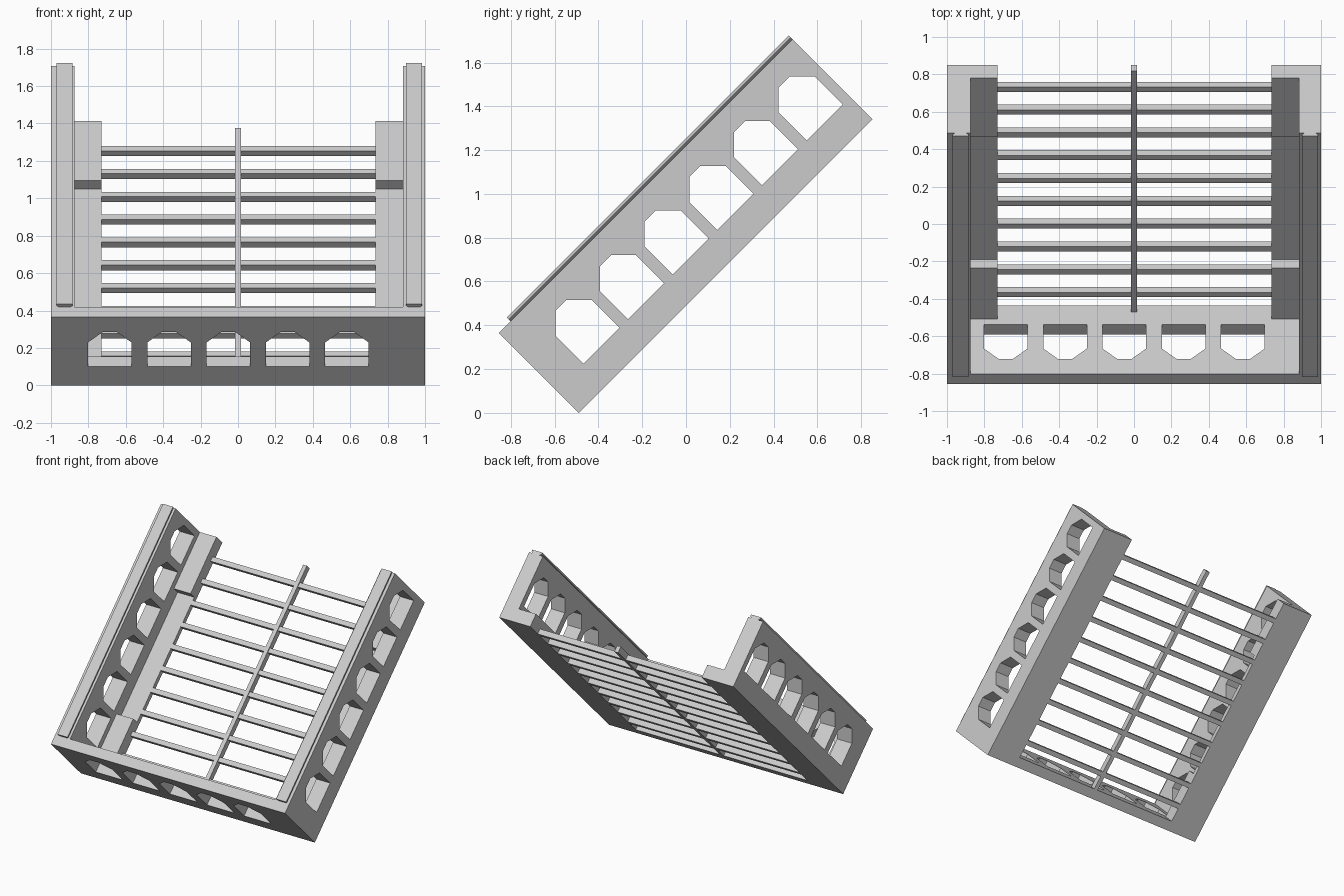
import bpy, bmesh, math
from mathutils import Matrix, Vector

cube = bpy.data.objects.get("Cube")
if cube:
    bpy.data.objects.remove(cube, do_unlink=True)

# One flat grey for the whole rack
grey = bpy.data.materials.new("light_grey")
grey.use_nodes = True
COLOR = (0.6, 0.6, 0.6, 1)
grey.diffuse_color = COLOR
grey.node_tree.nodes["Principled BSDF"].inputs["Base Color"].default_value = COLOR

# The rack is laid out flat (x across, y along, z up), then tilted back 45 degrees
TILT = Matrix.Translation((0, -0.49, 0)) @ Matrix.Rotation(math.radians(45), 4, "X")
LENGTH, HEIGHT, FRONT = 1.897, 0.516, 0.075
LEFT_IN, RIGHT_IN = 0.882, -0.873
LEFT_EDGE, RIGHT_EDGE = 0.735, -0.73
LEDGE, POCKET = 0.1, 0.036


def finish(name, bm):
    bmesh.ops.recalc_face_normals(bm, faces=bm.faces)
    mesh = bpy.data.meshes.new(name)
    bm.to_mesh(mesh)
    bm.free()
    mesh.materials.append(grey)
    obj = bpy.data.objects.new(name, mesh)
    bpy.context.collection.objects.link(obj)
    obj.matrix_world = TILT
    return obj


def add_prism(bm, points, sweep):
    """Extrude a closed outline along the sweep vector."""
    face = bm.faces.new([bm.verts.new(p) for p in points])
    new = bmesh.ops.extrude_face_region(bm, geom=[face])["geom"]
    verts = [v for v in new if isinstance(v, bmesh.types.BMVert)]
    bmesh.ops.translate(bm, verts=verts, vec=Vector(sweep))


def add_box(bm, x, y, z):
    outline = [(x[0], y[0], z[0]), (x[1], y[0], z[0]), (x[1], y[1], z[0]), (x[0], y[1], z[0])]
    add_prism(bm, outline, (0, 0, z[1] - z[0]))


def box(name, x, y, z):
    bm = bmesh.new()
    add_box(bm, x, y, z)
    return finish(name, bm)


def hole_outline(start):
    """Opening with a flat bottom and two cut top corners."""
    w, low, high, cut = 0.233, 0.143, 0.404, 0.08
    return [(start, low), (start + w, low), (start + w, high - cut),
            (start + w - cut, high), (start + cut, high), (start, high - cut)]


def pierce(obj, prisms):
    bm = bmesh.new()
    for points, sweep in prisms:
        add_prism(bm, points, sweep)
    cutter = finish("hole_cutter", bm)
    cutter.hide_render = True
    mod = obj.modifiers.new("holes", "BOOLEAN")
    mod.object, mod.operation, mod.solver = cutter, "DIFFERENCE", "EXACT"
    bpy.context.view_layer.update()
    bpy.context.view_layer.objects.active = obj
    bpy.ops.object.modifier_apply(modifier=mod.name)
    bpy.data.objects.remove(cutter, do_unlink=True)


# Front wall with five openings
front = box("front_wall", (-1, 1), (0, FRONT), (0, HEIGHT))
pierce(front, [([(a, -0.1, b) for a, b in hole_outline(-0.802 + 0.317 * i)], (0, 0.3, 0))
               for i in range(5)])

# Side walls with six openings, a dovetail rail on top and a stepped ledge inside
for side, outer, inner, edge, rail in (("left", 1, LEFT_IN, LEFT_EDGE, 0.942),
                                       ("right", -1, RIGHT_IN, RIGHT_EDGE, -0.927)):
    wall = box(side + "_wall", sorted((inner, outer)), (FRONT, LENGTH), (0, HEIGHT))
    pierce(wall, [([(inner - outer * 0.1, a, b) for a, b in hole_outline(0.173 + 0.2885 * i)],
                   (outer * 0.4, 0, 0)) for i in range(6)])

    bm = bmesh.new()
    section = [(rail - 0.03, FRONT, HEIGHT), (rail + 0.03, FRONT, HEIGHT),
               (rail + 0.043, FRONT, 0.528), (rail + 0.043, FRONT, 0.54),
               (rail - 0.043, FRONT, 0.54), (rail - 0.043, FRONT, 0.528)]
    add_prism(bm, section, (0, LENGTH - FRONT, 0))
    finish(side + "_rail", bm)

    steps = [(FRONT, 0), (LENGTH, 0), (LENGTH, LEDGE), (1.449, LEDGE),
             (1.449, POCKET), (0.46, POCKET), (0.46, LEDGE), (FRONT, LEDGE)]
    bm = bmesh.new()
    add_prism(bm, [(inner, a, b) for a, b in steps], (edge - inner, 0, 0))
    finish(side + "_ledge", bm)

# Open floor: ten cross slats and a centre spine
bm = bmesh.new()
for i in range(10):
    y = 0.18 + 0.1725 * i
    add_box(bm, (RIGHT_EDGE, LEFT_EDGE), (y, y + 0.036), (0, 0.04))
finish("floor_slats", bm)
box("centre_spine", (-0.016, 0.016), (FRONT, LENGTH), (0, 0.047))
